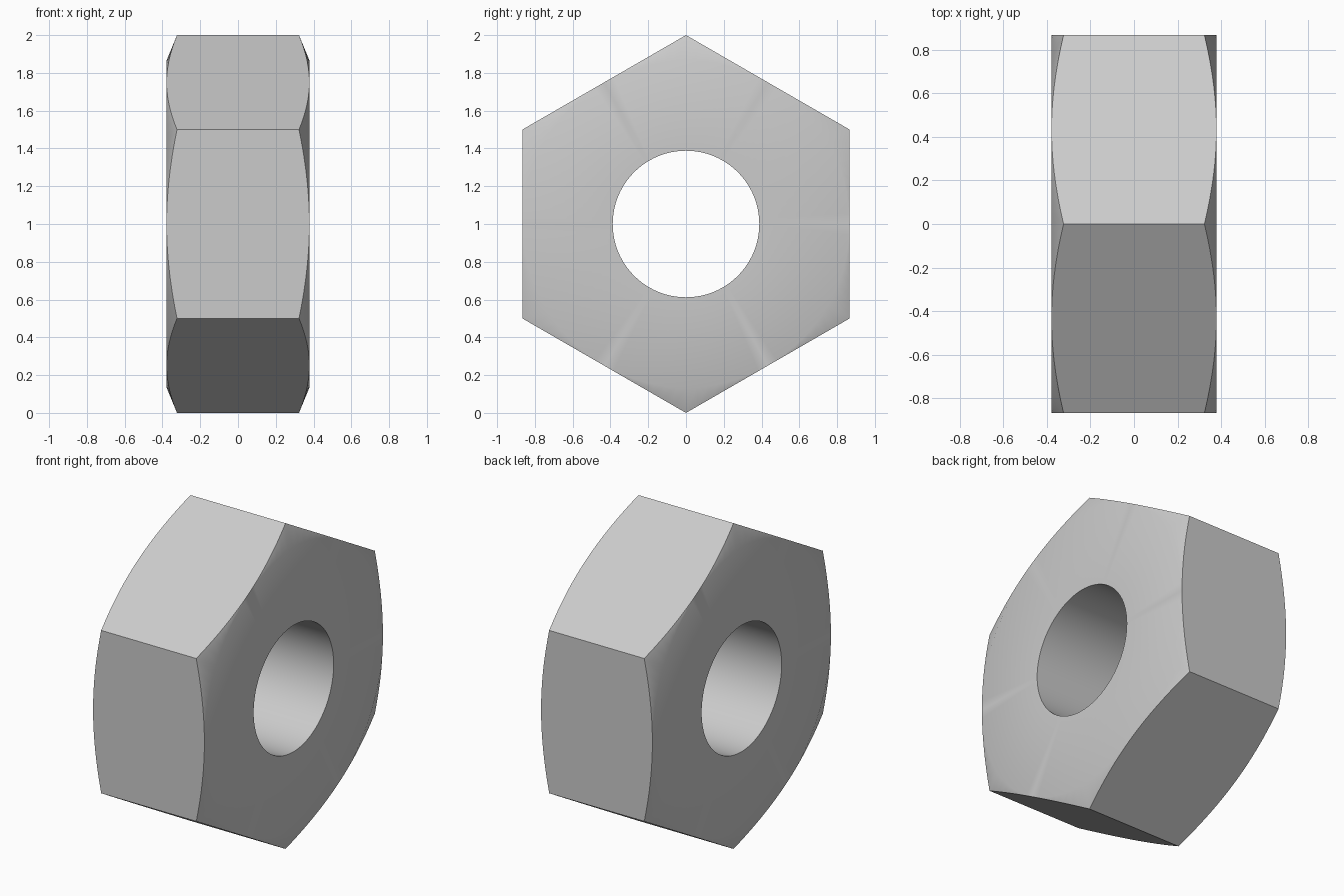
import bpy, bmesh, math

cube = bpy.data.objects.get("Cube")
if cube:
    bpy.data.objects.remove(cube, do_unlink=True)

SEGMENTS = 96                      # multiple of 12 so corners and flat centres are hit
HALF_WIDTH = 0.378
BORE = 0.388
INNER = math.cos(math.pi / 6)      # distance from axis to a flat
SLOPE = (HALF_WIDTH - 0.323) / (1 - INNER)

steel = bpy.data.materials.new("light grey steel")
steel.use_nodes = True
colour = (0.6, 0.6, 0.6, 1)
steel.diffuse_color = colour
steel.node_tree.nodes["Principled BSDF"].inputs["Base Color"].default_value = colour


def section(angle):
    """Closed (x, radius) section of the nut at one angle about its axis."""
    off_centre = angle % (math.pi / 3) - math.pi / 6
    rim = INNER / math.cos(off_centre)
    edge = HALF_WIDTH - SLOPE * (rim - INNER)
    half = [(HALF_WIDTH, BORE), (HALF_WIDTH, INNER), (edge, rim)]
    return half + [(-x, r) for x, r in reversed(half)]


# Sweep the section round the axis: bore, end faces, conical chamfers and flats
bm = bmesh.new()
rings = []
for i in range(SEGMENTS):
    a = 2 * math.pi * i / SEGMENTS
    rings.append([bm.verts.new((x, r * math.sin(a), 1 + r * math.cos(a)))
                  for x, r in section(a)])
for i, ring in enumerate(rings):
    after = rings[(i + 1) % SEGMENTS]
    for j in range(len(ring)):
        k = (j + 1) % len(ring)
        bm.faces.new((ring[j], ring[k], after[k], after[j]))
bmesh.ops.remove_doubles(bm, verts=bm.verts, dist=0.0001)
bmesh.ops.recalc_face_normals(bm, faces=bm.faces)

mesh = bpy.data.meshes.new("hex_nut")
bm.to_mesh(mesh)
bm.free()
mesh.materials.append(steel)
nut = bpy.data.objects.new("hex_nut", mesh)
bpy.context.collection.objects.link(nut)

# Smooth bore and chamfers, crisp rims and corners
bpy.ops.object.select_all(action="DESELECT")
nut.select_set(True)
bpy.context.view_layer.objects.active = nut
bpy.ops.object.shade_smooth_by_angle(angle=math.radians(35))
